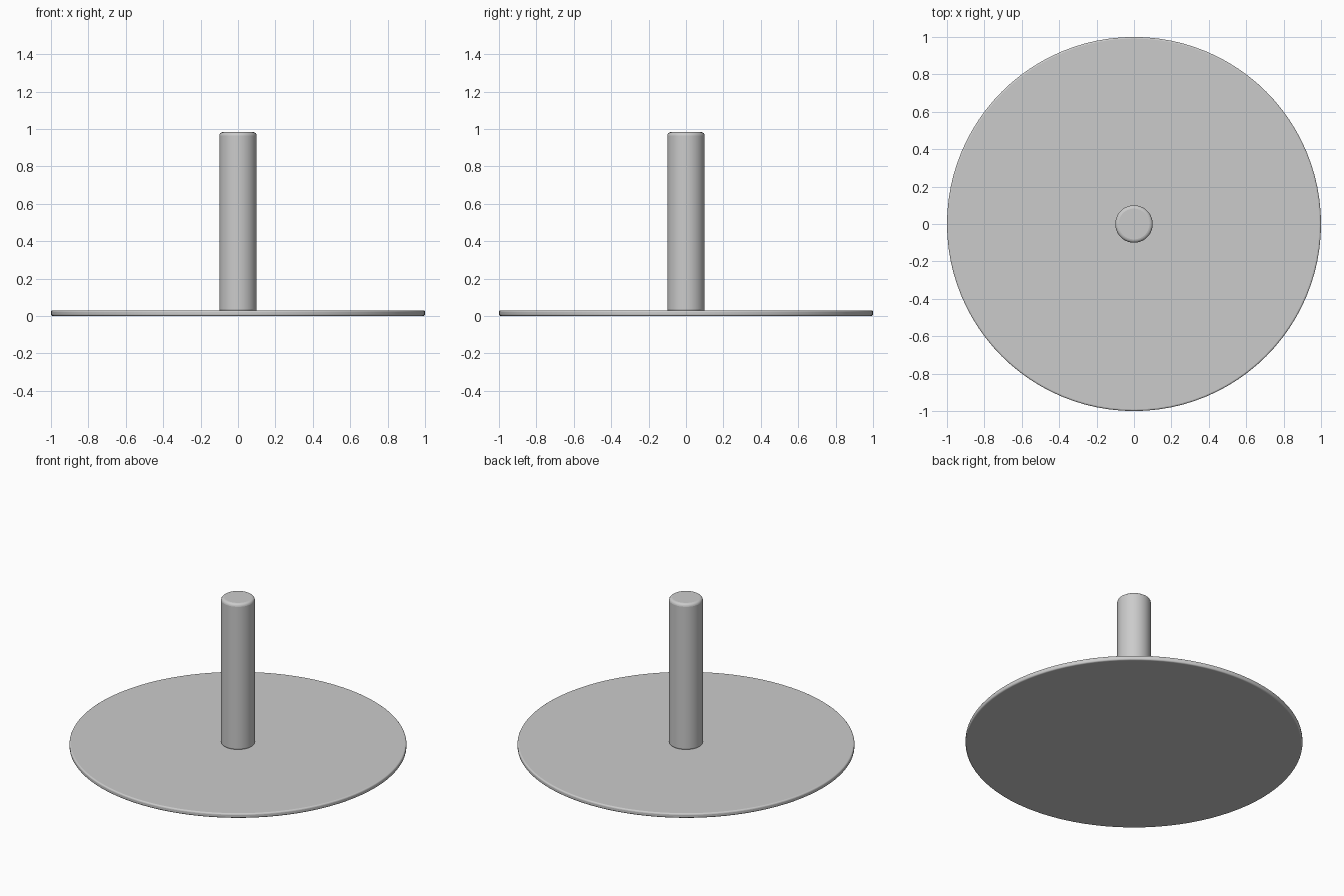
import bpy, math

if "Cube" in bpy.data.objects:
    bpy.data.objects.remove(bpy.data.objects["Cube"])


def rounded_cylinder(name, radius, z0, z1, edge, sides=96):
    # cylinder with softly rounded rims
    bpy.ops.mesh.primitive_cylinder_add(vertices=sides, radius=radius, depth=z1 - z0,
                                        location=(0, 0, (z0 + z1) / 2))
    obj = bpy.context.object
    obj.name = name
    bevel = obj.modifiers.new("rounded_rim", 'BEVEL')
    bevel.width = edge
    bevel.segments = 4
    bevel.limit_method = 'ANGLE'
    bevel.angle_limit = math.radians(40)
    bpy.ops.object.shade_smooth_by_angle(angle=math.radians(40))
    return obj


# thin round base plate
rounded_cylinder("base_plate", 1.0, 0.0, 0.03, 0.009)

# upright post resting on the plate
rounded_cylinder("post", 0.1, 0.02, 0.983, 0.018)
